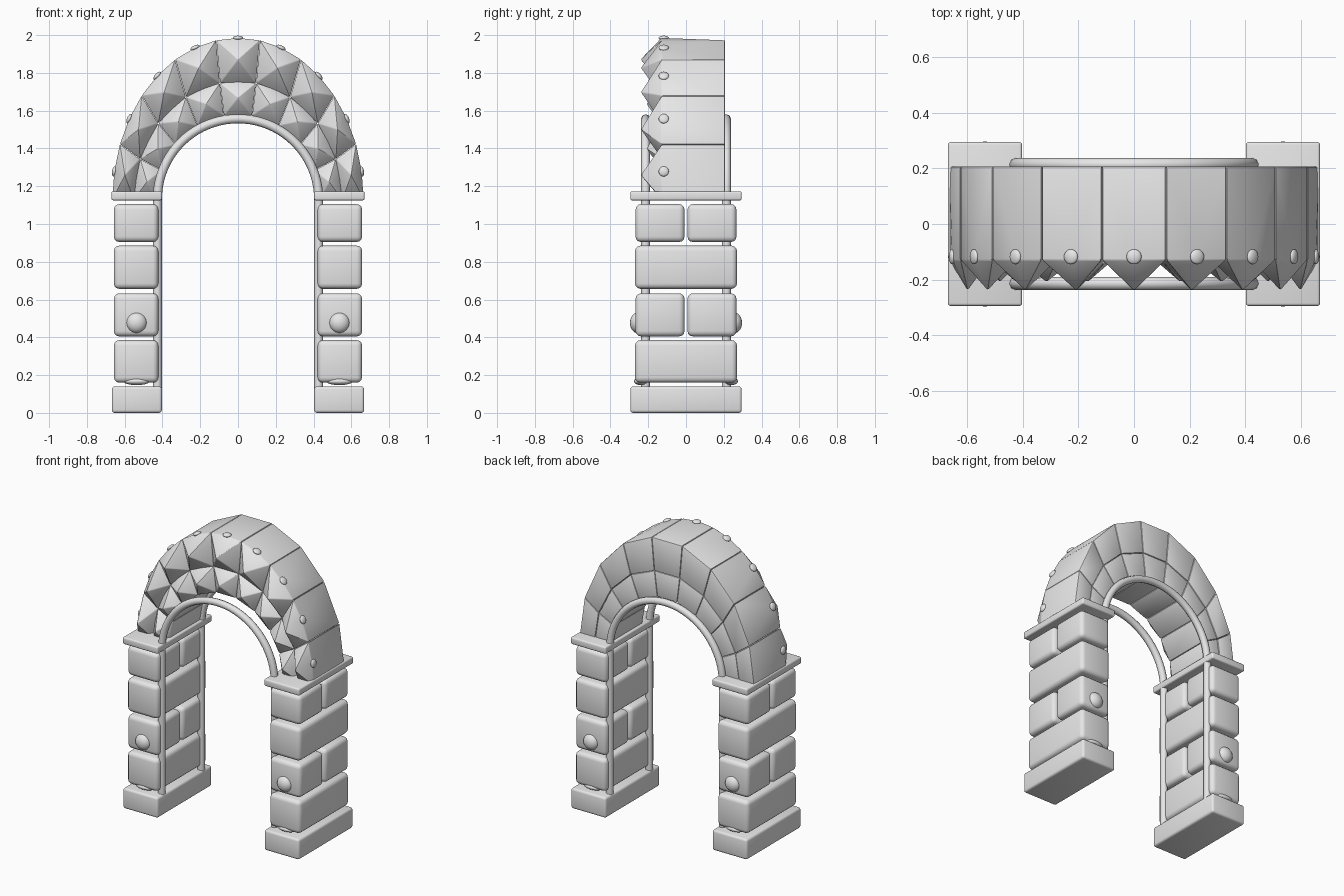
import bpy, bmesh, math
from mathutils import Matrix

if "Cube" in bpy.data.objects:
    bpy.data.objects.remove(bpy.data.objects["Cube"], do_unlink=True)

stone = bpy.data.materials.new("grey_stone")
stone.use_nodes = True
stone.diffuse_color = (0.8, 0.8, 0.8, 1)
stone.node_tree.nodes["Principled BSDF"].inputs["Base Color"].default_value = (0.8, 0.8, 0.8, 1)

SPRING = 1.13                      # height where the arch begins
OUTER, MIDDLE, INNER = (0.665, 0.855), (0.55, 0.625), (0.43, 0.452)
COUNT = 9                          # stones in each arch row


def finish(name, bm, bevel=0, segments=3, angle=35):
    bmesh.ops.recalc_face_normals(bm, faces=bm.faces)
    mesh = bpy.data.meshes.new(name)
    bm.to_mesh(mesh)
    bm.free()
    mesh.materials.append(stone)
    ob = bpy.data.objects.new(name, mesh)
    bpy.context.collection.objects.link(ob)
    bpy.ops.object.select_all(action='DESELECT')
    ob.select_set(True)
    bpy.context.view_layer.objects.active = ob
    if bevel:
        mod = ob.modifiers.new("rounded_edges", 'BEVEL')
        mod.width, mod.segments = bevel, segments
        mod.limit_method = 'ANGLE'
        mod.angle_limit = math.radians(25)
        bpy.ops.object.modifier_apply(modifier=mod.name)
    bpy.ops.object.shade_smooth_by_angle(angle=math.radians(angle))
    return ob


def block(name, x, y, z, bevel):
    """Rounded box from (low, high) ranges."""
    bm = bmesh.new()
    bmesh.ops.create_cube(bm, size=1)
    for v in bm.verts:
        for i, (lo, hi) in enumerate((x, y, z)):
            v.co[i] = hi if v.co[i] > 0 else lo
    return finish(name, bm, bevel)


def dome(name, loc, radii, turn=0):
    bm = bmesh.new()
    bmesh.ops.create_uvsphere(bm, u_segments=20, v_segments=12, radius=1)
    m = Matrix.Translation(loc) @ Matrix.Rotation(turn, 4, 'Y') @ Matrix.Diagonal((*radii, 1))
    bmesh.ops.transform(bm, matrix=m, verts=bm.verts)
    return finish(name, bm, angle=60)


def on_arch(size, t, y):
    return (size[0] * math.sin(t), y, SPRING + size[1] * math.cos(t))


def arch_stone(name, low, high, t, half, front, tip, back):
    """Wedge stone with a pyramid front and a slightly raised outer face."""
    bm = bmesh.new()
    a, b = t - half, t + half
    add = lambda size, ang, y: bm.verts.new(on_arch(size, ang, y))
    la, lb, ha, hb = [add(s, g, front) for s in (low, high) for g in (a, b)]
    bla, blb, bha, bhb = [add(s, g, back) for s in (low, high) for g in (a, b)]
    crown = add(high, t, front)
    mid = ((low[0] + high[0]) / 2, (low[1] + high[1]) / 2)
    apex = add(mid, t, tip)
    for f in ((apex, la, lb), (apex, lb, hb), (apex, hb, crown), (apex, crown, ha),
              (apex, ha, la), (crown, hb, bhb), (crown, bhb, bha), (crown, bha, ha),
              (la, ha, bha, bla), (lb, blb, bhb, hb), (la, bla, blb, lb),
              (bla, bha, bhb, blb)):
        bm.faces.new(f)
    return finish(name, bm, 0.005, 2, 25)


# Pillars: base, four courses, cap and studs
whole = [(-0.27, 0.27)]
split = [(-0.267, -0.008), (0.008, 0.267)]
courses = [(0.16, 0.385, whole), (0.405, 0.633, split),
           (0.657, 0.885, whole), (0.905, 1.105, split)]
for side, s in (("left", 1), ("right", -1)):
    span = lambda lo, hi: tuple(sorted((s * lo, s * hi)))
    block(side + "_base", span(0.403, 0.668), (-0.295, 0.295), (0, 0.14), 0.015)
    block(side + "_cap", span(0.403, 0.67), (-0.295, 0.295), (1.125, 1.173), 0.01)
    for i, (lo, hi, parts) in enumerate(courses):
        for j, depth in enumerate(parts):
            block(f"{side}_pillar_block_{i}_{j}", span(0.422, 0.657), depth, (lo, hi), 0.028)
    for face, f in (("front", -1), ("back", 1)):
        dome(f"{side}_{face}_pillar_stud", (s * 0.537, f * 0.255, 0.477), (0.055, 0.042, 0.055))
        dome(f"{side}_{face}_foot_stud", (s * 0.537, f * 0.24, 0.167), (0.07, 0.035, 0.02))

# Arch: two rows of pyramid stones, studs on the outer row
step = math.pi / COUNT
for i in range(COUNT):
    t = (i + 0.5) * step - math.pi / 2
    half = step / 2 - 0.002
    arch_stone(f"outer_arch_stone_{i}", (MIDDLE[0] + 0.002, MIDDLE[1] + 0.002), OUTER,
               t, half, -0.13, -0.24, 0.207)
    arch_stone(f"inner_arch_stone_{i}", INNER, MIDDLE, t, half, -0.13, -0.21, 0.205)
    normal = math.atan2(math.sin(t) / OUTER[0], math.cos(t) / OUTER[1])
    dome(f"arch_stud_{i}", on_arch(OUTER, t, -0.118), (0.027, 0.027, 0.012), normal)

# Round trim running up the pillars and around the opening
R = 0.427
for face, y in (("front", -0.214), ("back", 0.214)):
    arc = [(-R * math.cos(k * math.pi / 40), y, SPRING + R * math.sin(k * math.pi / 40))
           for k in range(41)]
    path = [(-R, y, 0.13)] + arc + [(R, y, 0.13)]
    curve = bpy.data.curves.new(face + "_trim", 'CURVE')
    curve.dimensions = '3D'
    curve.bevel_depth = 0.024
    curve.bevel_resolution = 2
    curve.use_fill_caps = True
    spline = curve.splines.new('POLY')
    spline.points.add(len(path) - 1)
    for p, co in zip(spline.points, path):
        p.co = (*co, 1)
    curve.materials.append(stone)
    bpy.context.collection.objects.link(bpy.data.objects.new(face + "_trim", curve))
